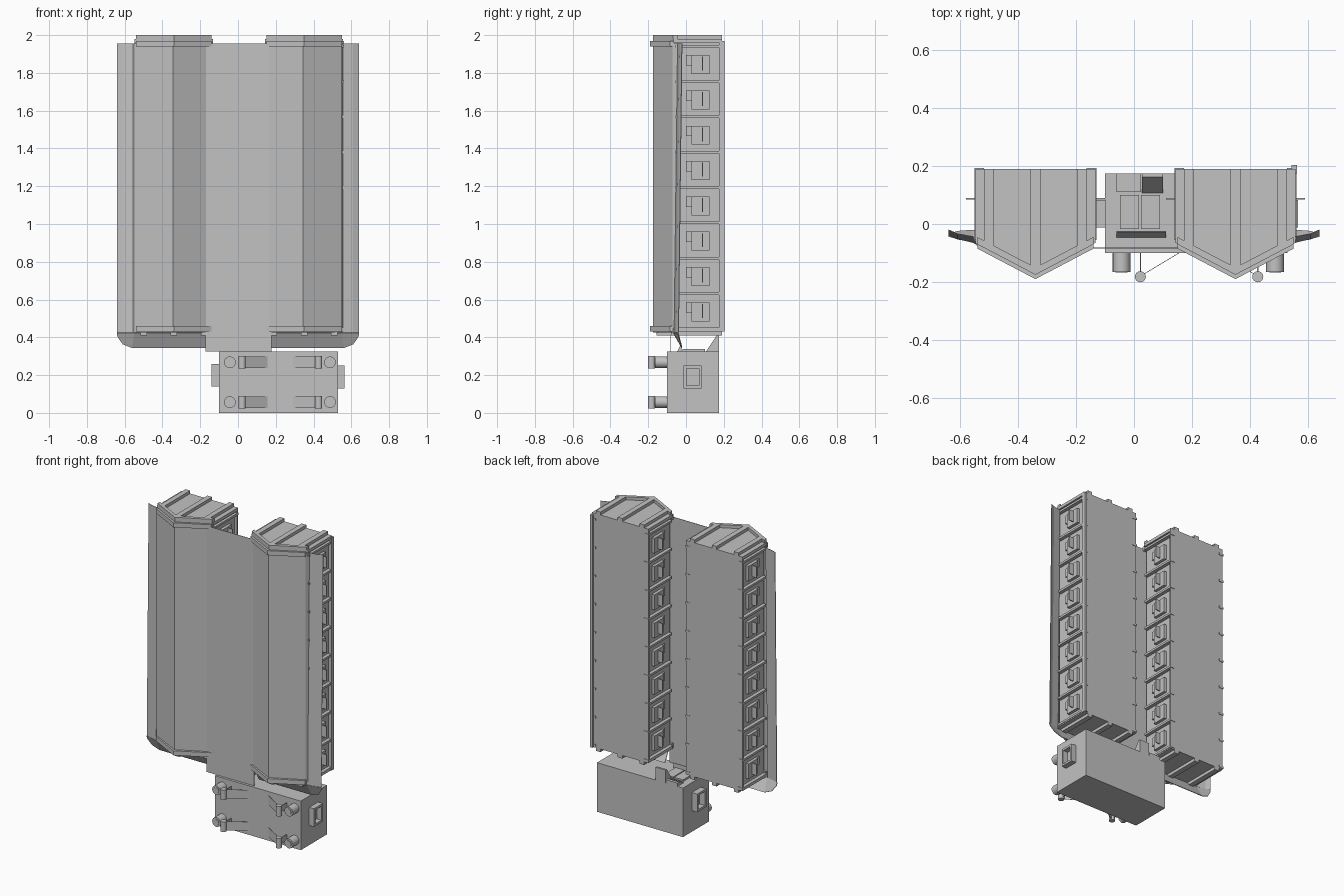
import bpy, bmesh
from math import pi, atan2, hypot
from mathutils import Matrix, Vector

if "Cube" in bpy.data.objects:
    bpy.data.objects.remove(bpy.data.objects["Cube"])


def material(name, rgb):
    m = bpy.data.materials.new(name)
    m.use_nodes = True
    m.diffuse_color = (*rgb, 1)
    m.node_tree.nodes["Principled BSDF"].inputs["Base Color"].default_value = (*rgb, 1)
    return m


GREY = material("plain grey", (0.54, 0.54, 0.54))


def finish(name, bm):
    me = bpy.data.meshes.new(name)
    bm.normal_update()
    bm.to_mesh(me)
    bm.free()
    me.materials.append(GREY)
    ob = bpy.data.objects.new(name, me)
    bpy.context.collection.objects.link(ob)
    return ob


def add_box(bm, x, y, z):
    """Box between (min, max) pairs; pairs may be given in any order."""
    c = [(a + b) / 2 for a, b in (x, y, z)]
    s = [abs(b - a) for a, b in (x, y, z)]
    res = bmesh.ops.create_cube(bm, size=1, matrix=Matrix.Translation(c) @ Matrix.Diagonal((*s, 1)))
    return res["verts"]


def add_wedge(bm, x, y, z, crest):
    """Box whose front top edge is pushed back to y = crest."""
    for v in add_box(bm, x, y, z):
        if v.co.z > sum(z) / 2:
            v.co.y = max(v.co.y, crest)


def add_prism(bm, outline, z0, z1):
    face = bm.faces.new([bm.verts.new((x, y, z0)) for x, y in outline])
    res = bmesh.ops.extrude_face_region(bm, geom=[face])
    verts = [v for v in res["geom"] if isinstance(v, bmesh.types.BMVert)]
    bmesh.ops.translate(bm, vec=(0, 0, z1 - z0), verts=verts)
    bmesh.ops.recalc_face_normals(bm, faces=bm.faces)


def add_cylinder(bm, centre, r, depth, axis, segments=16):
    rot = Vector((0, 0, 1)).rotation_difference(Vector(axis)).to_matrix().to_4x4()
    bmesh.ops.create_cone(bm, cap_ends=True, segments=segments, radius1=r, radius2=r,
                          depth=depth, matrix=Matrix.Translation(centre) @ rot)


LOW, HIGH, BACK = 0.43, 1.98, 0.19
HALF, WALL, TIP, SHOULDER = 0.207, 0.187, -0.17, -0.065


def pentagon(cx, half):
    return [(cx - half, BACK), (cx - half, SHOULDER), (cx, TIP),
            (cx + half, SHOULDER), (cx + half, BACK)]


def tower(side, cx):
    # Core with full-width end caps and back wall
    bm = bmesh.new()
    add_prism(bm, pentagon(cx, WALL), LOW, HIGH)
    add_prism(bm, pentagon(cx, HALF), LOW, LOW + 0.02)
    add_prism(bm, pentagon(cx, HALF), HIGH - 0.02, HIGH)
    add_box(bm, (cx - HALF, cx + HALF), (BACK - 0.01, BACK), (LOW, HIGH))
    finish(side + "_tower_body", bm)

    # V-shaped bands round the front at top and bottom
    bm = bmesh.new()
    v_band = [(cx - 0.2, -0.085), (cx, -0.19), (cx + 0.2, -0.085),
              (cx + 0.2, -0.06), (cx, -0.165), (cx - 0.2, -0.06)]
    for z in (LOW, 1.94):
        add_prism(bm, v_band, z, z + 0.03)
    add_prism(bm, [(x, y + 0.015) for x, y in v_band], 1.97, 2.0)
    finish(side + "_tower_bands", bm)

    # Ribs along the depth of the end caps
    bm = bmesh.new()
    for off, front in ((-0.16, -0.08), (0, -0.155), (0.16, -0.08)):
        for z in ((HIGH, 2.0), (0.41, LOW)):
            add_box(bm, (cx + off - 0.017, cx + off + 0.017), (front, BACK), z)
    finish(side + "_cap_ribs", bm)

    # Bars, equipment boxes and fins repeated up both sides
    bars, units, fins = bmesh.new(), bmesh.new(), bmesh.new()
    for s in (-1, 1):
        def span(a, b):
            return cx + s * a, cx + s * b
        for i in range(9):
            z = 0.445 + i * 0.187
            add_box(bars, span(WALL - 0.01, 0.21), (-0.055, 0.193), (z - 0.007, z + 0.007))
            if i < 8:
                m = z + 0.095
                add_box(units, span(WALL - 0.01, 0.207), (0.03, 0.125), (m - 0.055, m + 0.045))
                add_box(units, span(WALL - 0.01, 0.197), (0.0, 0.03), (m - 0.01, m + 0.045))
                add_box(fins, span(0.2, 0.24), (0.084, 0.09), (m - 0.037, m + 0.037))
    finish(side + "_side_bars", bars)
    finish(side + "_side_units", units)
    finish(side + "_side_fins", fins)


tower("right", -0.34)
tower("left", 0.35)

# Corner post on the outer back edge of the left tower
bm = bmesh.new()
add_box(bm, (0.543, 0.562), (0.175, 0.203), (LOW, 1.97))
finish("left_corner_post", bm)

# Front skin: wings leaning forward at the foot, and the V fronts
skin = [(0.17, -0.084), (0.345, -0.174), (0.545, -0.072), (0.555, -0.045), (0.61, -0.035), (0.64, -0.022)]
for side, s in (("right", -1), ("left", 1)):
    bm = bmesh.new()
    rows = []
    for z, lean in ((0.425, 0.018), (1.955, 0)):
        rows.append([bm.verts.new((s * x, y - (lean if x > 0.55 else 0), z)) for x, y in skin])
    for i in range(len(skin) - 1):
        bm.faces.new([rows[0][i], rows[0][i + 1], rows[1][i + 1], rows[1][i]][::s])
    finish(side + "_front_skin", bm).modifiers.new("thickness", "SOLIDIFY").thickness = 0.003

# Flat web joining the towers, reaching down to the housing
bm = bmesh.new()
add_box(bm, (-0.172, 0.177), (-0.084, -0.081), (0.325, 1.955))
finish("front_web", bm)

# Swept-back lower lips of the skin
for side, s in (("right", -1), ("left", 1)):
    bm = bmesh.new()
    pts = [(0.17, -0.065, 0.425), (0.55, -0.063, 0.425), (0.64, -0.04, 0.425),
           (0.638, -0.035, 0.405), (0.61, -0.024, 0.365), (0.56, -0.02, 0.345), (0.17, -0.02, 0.345)]
    v = [bm.verts.new((s * x, y, z)) for x, y, z in pts]
    for ids in ((0, 1, 5, 6), (1, 2, 3, 4, 5)):
        bm.faces.new([v[i] for i in ids][::s])
    finish(side + "_skin_lip", bm).modifiers.new("thickness", "SOLIDIFY").thickness = 0.004

# Base housing
bm = bmesh.new()
add_box(bm, (-0.1, 0.53), (-0.1, 0.175), (0, 0.325))
finish("base_housing", bm)

# Raised panels and stepped vent on the housing top
bm = bmesh.new()
for x in (-0.048, 0.024):
    add_box(bm, (x, x + 0.066), (-0.018, 0.1), (0.32, 0.337))
for i in range(4):
    add_box(bm, (-0.06, 0.025), (0.11 + i * 0.015, 0.175), (0.32, 0.332 + i * 0.005))
finish("housing_top_panels", bm)

# Steep ridge at the front and sloped bracket at the back of the housing top
bm = bmesh.new()
add_wedge(bm, (-0.06, 0.11), (-0.05, -0.025), (0.32, 0.36), -0.028)
finish("front_ridge", bm)
bm = bmesh.new()
add_wedge(bm, (0.027, 0.1), (0.103, 0.175), (0.32, 0.41), 0.162)
finish("sloped_bracket", bm)

# Window frames on the ends of the housing
bm = bmesh.new()
for x, z0 in (((-0.14, -0.1), 0.14), ((0.53, 0.565), 0.13)):
    z1 = z0 + 0.12
    for y in (-0.012, 0.068):
        add_box(bm, x, (y, y + 0.014), (z0, z1))
    for z in (z0, z1 - 0.014):
        add_box(bm, x, (0.002, 0.068), (z, z + 0.014))
finish("end_frames", bm)

# Front nozzles, upright rollers and their diagonal braces
nozzles, rollers, braces = bmesh.new(), bmesh.new(), bmesh.new()
for z in (0.057, 0.268):
    for nx, rx, bx in ((-0.043, 0.022, 0.155), (0.487, 0.427, 0.293)):
        add_cylinder(nozzles, (nx, -0.13, z), 0.031, 0.07, (0, 1, 0))
        add_cylinder(nozzles, (nx, -0.164, z), 0.02, 0.008, (0, 1, 0), 8)
        add_cylinder(rollers, (rx, -0.182, z), 0.019, 0.066, (0, 0, 1))
        add_box(rollers, (rx - 0.002, rx + 0.002), (-0.18, -0.1), (z - 0.02, z + 0.02))
        dx, dy = bx - rx, 0.08
        place = (Matrix.Translation(((rx + bx) / 2, -0.14, z)) @ Matrix.Rotation(atan2(dy, dx), 4, "Z")
                 @ Matrix.Diagonal((hypot(dx, dy), 0.002, 0.06, 1)))
        bmesh.ops.create_cube(braces, size=1, matrix=place)
finish("front_braces", braces)
for ob in (finish("front_nozzles", nozzles), finish("front_rollers", rollers)):
    bpy.ops.object.select_all(action="DESELECT")
    ob.select_set(True)
    bpy.context.view_layer.objects.active = ob
    bpy.ops.object.shade_smooth_by_angle(angle=pi / 6)
